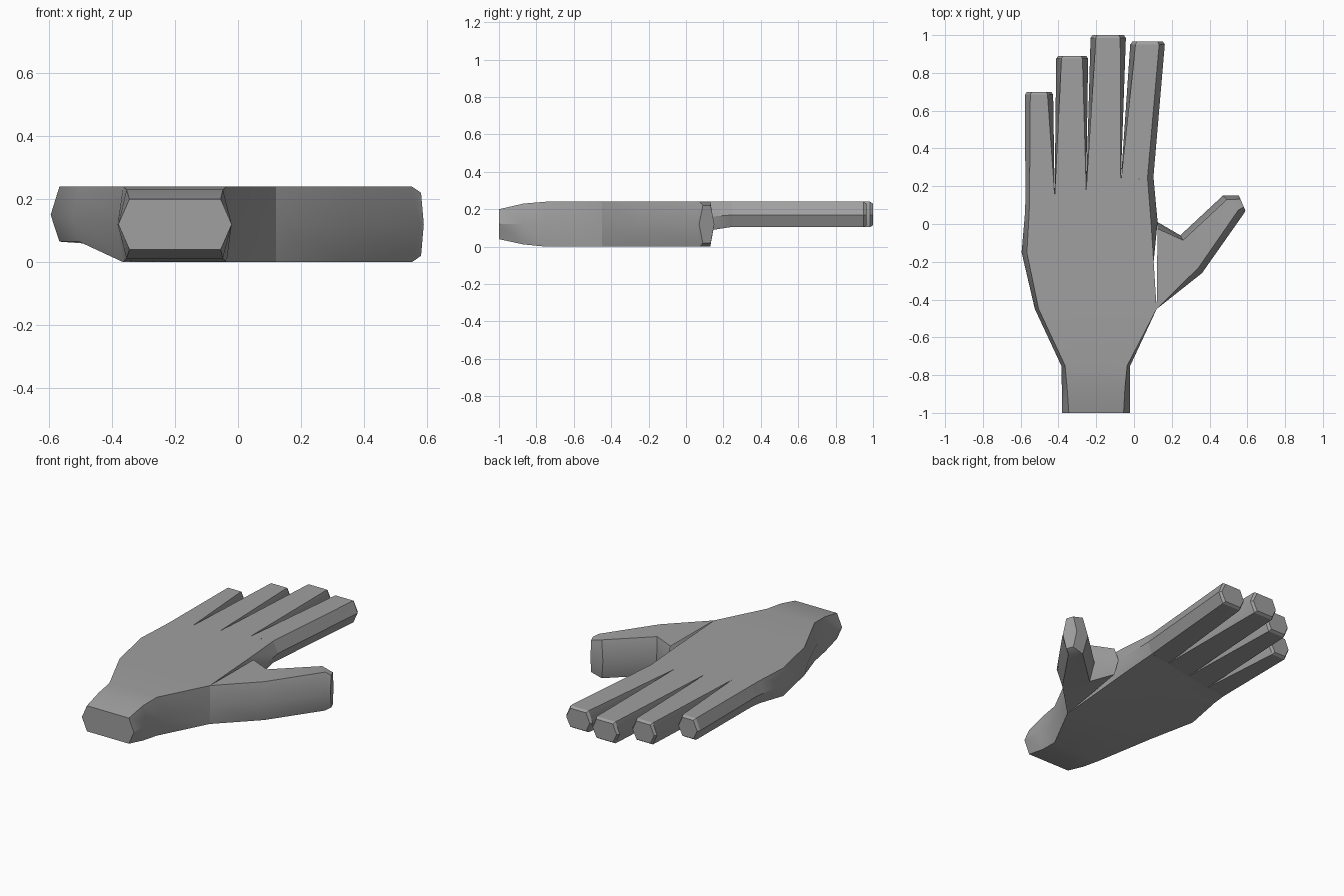
import bpy, bmesh, math
from mathutils import Vector

cube = bpy.data.objects.get("Cube")
if cube:
    bpy.data.objects.remove(cube, do_unlink=True)

grey = bpy.data.materials.new("plain grey")
grey.use_nodes = True
COLOUR = (0.35, 0.35, 0.35, 1)
grey.diffuse_color = COLOUR
grey.node_tree.nodes["Principled BSDF"].inputs["Base Color"].default_value = COLOUR

TOP, KNUCKLE = 0.24, 0.105      # back of the hand, underside of the fingers
FINGER_MID = 0.17


def loft(name, rings, cap_first=False, cap_last=False):
    """Skin a list of equal-length rings into one object."""
    bm = bmesh.new()
    rows = [[bm.verts.new(p) for p in ring] for ring in rings]
    n = len(rows[0])
    for a, b in zip(rows, rows[1:]):
        for i in range(n):
            j = (i + 1) % n
            bm.faces.new((a[i], a[j], b[j], b[i]))
    if cap_first:
        bm.faces.new(rows[0][::-1])
    if cap_last:
        bm.faces.new(rows[-1])
    bmesh.ops.recalc_face_normals(bm, faces=bm.faces)
    mesh = bpy.data.meshes.new(name)
    bm.to_mesh(mesh)
    bm.free()
    mesh.materials.append(grey)
    obj = bpy.data.objects.new(name, mesh)
    bpy.context.collection.objects.link(obj)
    bpy.ops.object.select_all(action='DESELECT')
    obj.select_set(True)
    bpy.context.view_layer.objects.active = obj
    bpy.ops.object.shade_smooth_by_angle(angle=math.radians(30))
    return obj


def section(left, right, mids, inset, bottoms, top=TOP, stations=None, steps=1):
    """Ring from two (x, y) edge points: pointed sides, flat top and bottom."""
    l, r = Vector(left), Vector(right)
    along = (r - l).normalized()
    tl, tr = l + along * inset[0], r - along * inset[1]
    pts = [tl.lerp(tr, i / steps) for i in range(steps + 1)]
    if stations:
        pts = [tl] + [Vector(s) for s in stations] + [tr]
    last = len(pts) - 1
    upper = [(p.x, p.y, top) for p in pts]
    lower = [(p.x, p.y, bottoms[0] + (bottoms[1] - bottoms[0]) * i / last)
             for i, p in enumerate(pts)]
    return [(*left, mids[0])] + upper + [(*right, mids[1])] + lower[::-1]


# Shared points where palm, fingers and thumb meet
CROTCHES = [(-0.42, 0.15), (-0.253, 0.18), (-0.07, 0.22)]
PALM_LEFT, PALM_RIGHT = (-0.575, 0.13), (0.103, 0.25)
WEB, THUMB_HEEL = (0.125, 0.01), (0.12, -0.45)

# Palm and wrist: (left, right, mid heights, insets, bottom heights, top)
palm_rows = [
    ((-0.38, -1.0), (-0.02, -1.0), (0.12, 0.12), (0.035, 0.035), (0.04, 0.04), 0.2),
    ((-0.382, -0.87), (-0.02, -0.87), (0.12, 0.12), (0.028, 0.028), (0.012, 0.012), 0.23),
    ((-0.385, -0.75), (-0.02, -0.75), (0.12, 0.12), (0.02, 0.016), (0, 0), TOP),
    ((-0.525, -0.45), THUMB_HEEL, (0.14, 0.12), (0.02, 0), (0.065, 0), TOP),
    ((-0.595, -0.15), (0.104, -0.2), (0.15, 0.13), (0.028, 0), (0.065, 0.037), TOP),
    ((-0.577, 0.06), WEB, (0.165, 0.15), (0.022, 0.035), (0.098, 0.07), TOP),
]
rings = [section(l, r, m, i, b, t, steps=4) for l, r, m, i, b, t in palm_rows]
rings.append(section(PALM_LEFT, PALM_RIGHT, (FINGER_MID, FINGER_MID), (0.022, 0.032),
                     (KNUCKLE, KNUCKLE), stations=CROTCHES))
loft("palm", rings, cap_first=True)

# Fingers: (name, base left, base right, base insets, tip left x, tip right x, tip y)
fingers = [
    ("little_finger", PALM_LEFT, CROTCHES[0], (0.022, 0), -0.577, -0.428, 0.70),
    ("ring_finger", CROTCHES[0], CROTCHES[1], (0, 0), -0.412, -0.243, 0.89),
    ("middle_finger", CROTCHES[1], CROTCHES[2], (0, 0), -0.23, -0.043, 1.0),
    ("index_finger", CROTCHES[2], PALM_RIGHT, (0, 0.032), -0.02, 0.163, 0.965),
]
mids, lows = (FINGER_MID, FINGER_MID), (KNUCKLE, KNUCKLE)
for name, bl, br, inset, x0, x1, y in fingers:
    loft(name, [
        section(bl, br, mids, inset, lows),
        section((x0, y - 0.015), (x1, y - 0.015), mids, (0.028, 0.03), lows),
        section((x0 + 0.01, y), (x1 - 0.01, y), mids, (0.026, 0.028),
                (KNUCKLE + 0.01, KNUCKLE + 0.01), TOP - 0.01),
    ], cap_last=True)

# Thumb, from its broad root to the bevelled tip
loft("thumb", [
    section(WEB, THUMB_HEEL, (0.15, 0.12), (0.035, 0), (0.07, 0)),
    section((0.245, -0.06), (0.36, -0.26), (0.12, 0.12), (0.03, 0.035), (0, 0)),
    section((0.47, 0.15), (0.578, 0.05), (0.12, 0.12), (0.03, 0.035), (0, 0)),
    section((0.555, 0.152), (0.59, 0.07), (0.12, 0.12), (0.022, 0.022), (0.02, 0.02), 0.22),
], cap_last=True)
